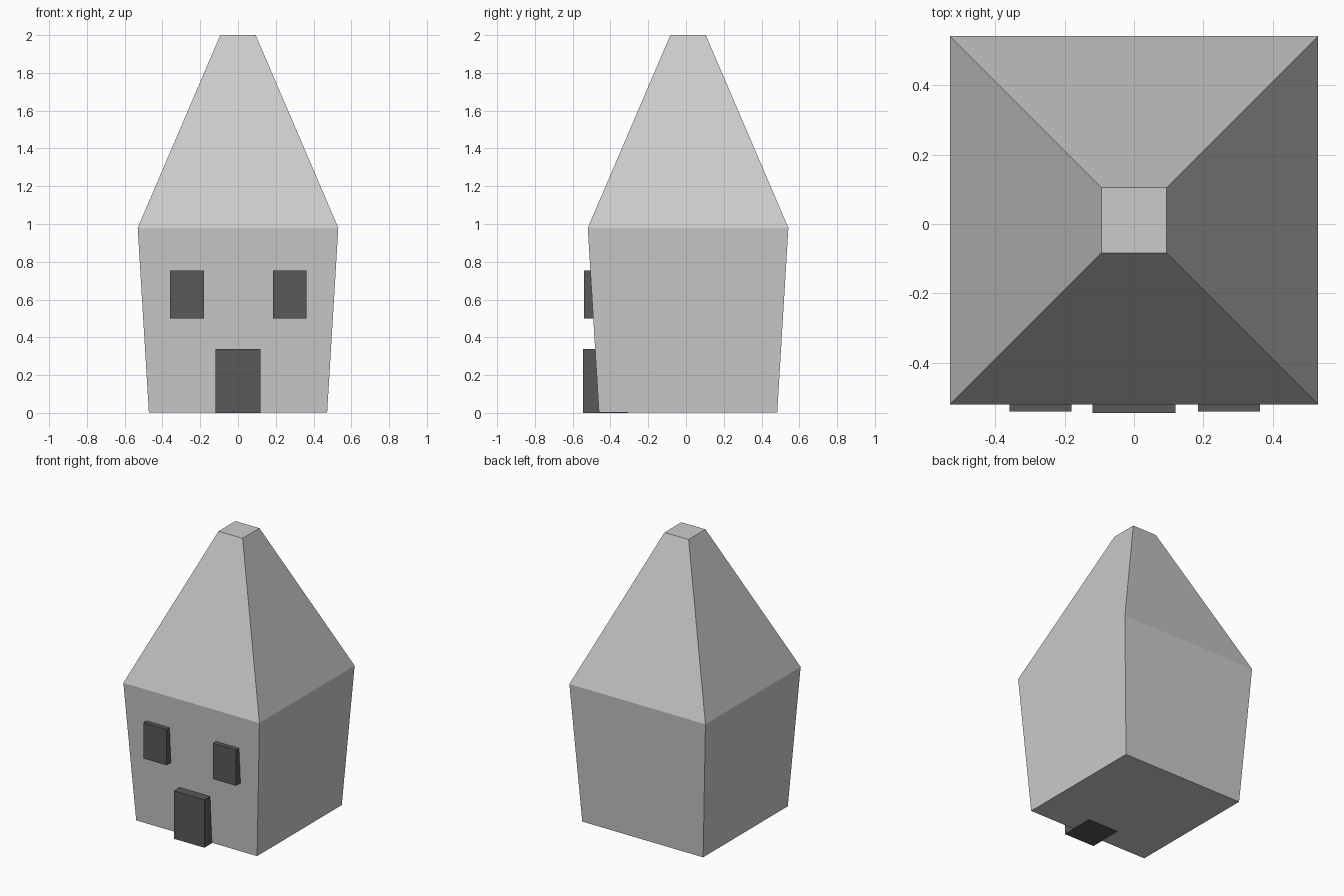
import bpy, bmesh

if "Cube" in bpy.data.objects:
    bpy.data.objects.remove(bpy.data.objects["Cube"])

CENTRE_Y = 0.011

dark = bpy.data.materials.new("dark_grey")
dark.diffuse_color = (0.1, 0.1, 0.1, 1)
dark.use_nodes = True
dark.node_tree.nodes["Principled BSDF"].inputs["Base Color"].default_value = dark.diffuse_color


def add_object(name, bm, material=None):
    bmesh.ops.recalc_face_normals(bm, faces=bm.faces)
    mesh = bpy.data.meshes.new(name)
    bm.to_mesh(mesh)
    bm.free()
    if material:
        mesh.materials.append(material)
    obj = bpy.data.objects.new(name, mesh)
    bpy.context.collection.objects.link(obj)
    return obj


def frustum(name, half_low, z_low, half_high, z_high, open_z):
    """Square tapered block, left open where it meets its neighbour."""
    bm = bmesh.new()
    bmesh.ops.create_cube(bm, size=2)
    for v in bm.verts:
        half, z = (half_high, z_high) if v.co.z > 0 else (half_low, z_low)
        v.co = (v.co.x * half, v.co.y * half + CENTRE_Y, z)
    seam = [f for f in bm.faces if all(abs(v.co.z - open_z) < 1e-5 for v in f.verts)]
    bmesh.ops.delete(bm, geom=seam, context='FACES_ONLY')
    return add_object(name, bm)


def box(name, x, y, z, material):
    """Box from (min, max) ranges."""
    bm = bmesh.new()
    bmesh.ops.create_cube(bm, size=2)
    for v in bm.verts:
        v.co = [r[0] if c < 0 else r[1] for c, r in zip(v.co, (x, y, z))]
    return add_object(name, bm, material)


# Walls flare outward, roof narrows to a flat top
frustum("walls", 0.472, 0.003, 0.531, 0.98, 0.98)
frustum("roof", 0.531, 0.98, 0.094, 2.0, 0.98)

# Door and windows stick out of the front wall
box("door", (-0.119, 0.119), (-0.545, -0.307), (0, 0.338), dark)
box("window_left", (-0.359, -0.180), (-0.540, -0.361), (0.5, 0.753), dark)
box("window_right", (0.184, 0.363), (-0.540, -0.361), (0.5, 0.753), dark)
